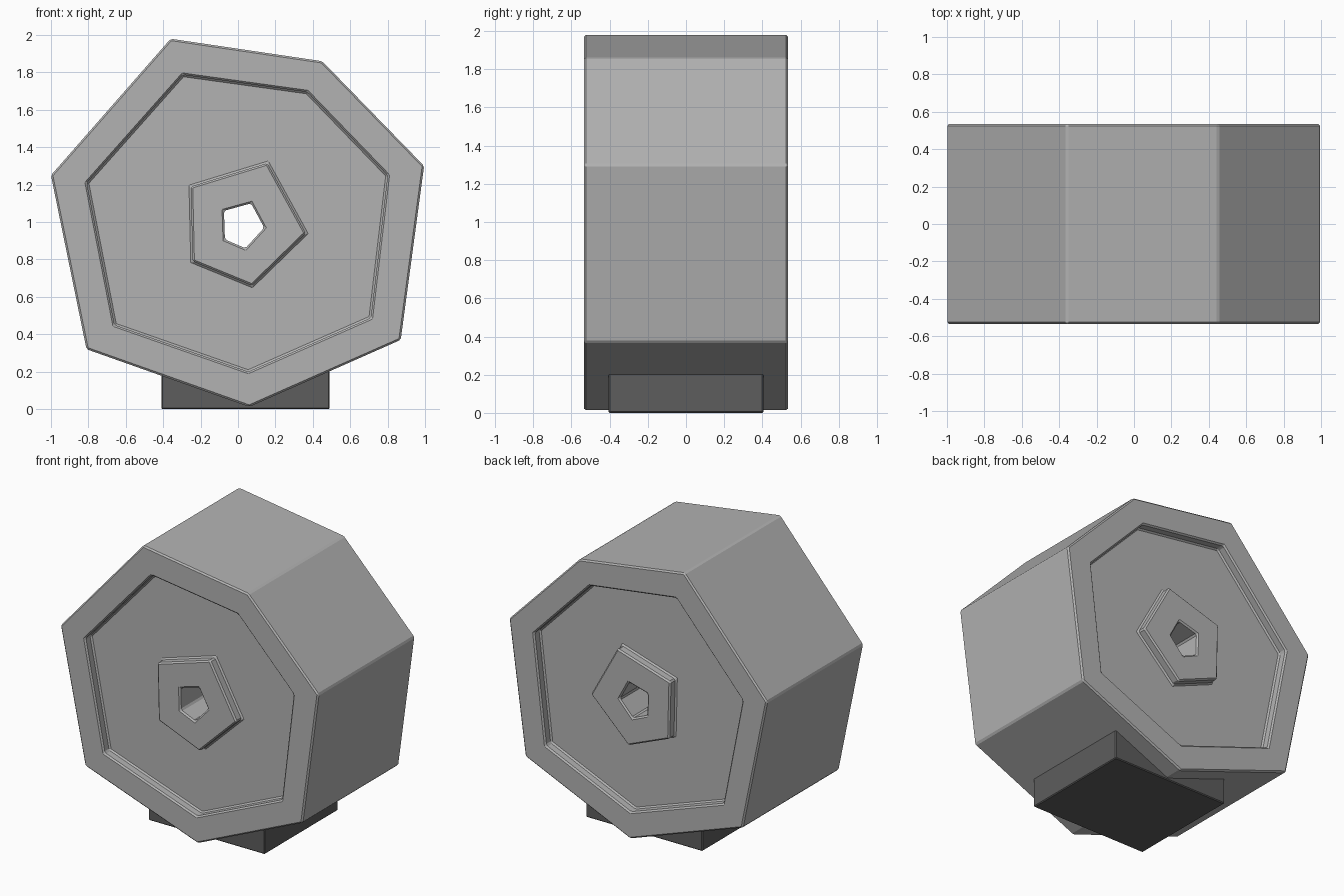
import bpy, bmesh

if "Cube" in bpy.data.objects:
    bpy.data.objects.remove(bpy.data.objects["Cube"])

HALF = 0.535      # half depth of the drum
RECESS = 0.065    # depth of the recessed panel


def material(name, value):
    m = bpy.data.materials.new(name)
    m.diffuse_color = (value, value, value, 1)
    m.use_nodes = True
    m.node_tree.nodes["Principled BSDF"].inputs["Base Color"].default_value = m.diffuse_color
    return m


def finish(name, bm, mat, width):
    bmesh.ops.recalc_face_normals(bm, faces=bm.faces)
    me = bpy.data.meshes.new(name)
    bm.to_mesh(me)
    bm.free()
    ob = bpy.data.objects.new(name, me)
    bpy.context.collection.objects.link(ob)
    me.materials.append(mat)
    bev = ob.modifiers.new("edge_bevel", 'BEVEL')
    bev.width = width
    bev.segments = 1
    bev.limit_method = 'ANGLE'
    return ob


light_grey = material("light grey", 0.45)
dark_grey = material("dark grey", 0.11)

# Profiles in the x-z plane
outer = [(-0.36, 1.98), (0.45, 1.86), (0.995, 1.30), (0.87, 0.37),
         (0.06, 0.012), (-0.81, 0.32), (-1.0, 1.25)]
panel = [(-0.295, 1.787), (0.37, 1.695), (0.80, 1.25), (0.71, 0.488),
         (0.055, 0.20), (-0.66, 0.45), (-0.808, 1.21)]
hub = [(0.157, 1.315), (0.363, 0.94), (0.075, 0.66), (-0.243, 0.79), (-0.252, 1.19)]
bore = [(0.07, 1.10), (0.14, 0.97), (0.04, 0.86), (-0.07, 0.907), (-0.075, 1.06)]

# Drum with a recessed panel, raised hub and through bore on both ends
bm = bmesh.new()


def ring(profile, y):
    return [bm.verts.new((x, y, z)) for x, z in profile]


def bridge(a, b):
    n = len(a)
    for i in range(n):
        j = (i + 1) % n
        bm.faces.new((a[i], a[j], b[j], b[i]))


def loop_edges(loop):
    return [bm.edges.get((loop[i - 1], loop[i])) for i in range(len(loop))]


ends = []
for side in (-1, 1):
    y, floor = side * HALF, side * (HALF - RECESS)
    rim, lip, base = ring(outer, y), ring(panel, y), ring(panel, floor)
    hub_base, hub_top, hole = ring(hub, floor), ring(hub, y), ring(bore, y)
    for a, b in ((rim, lip), (lip, base), (hub_base, hub_top), (hub_top, hole)):
        bridge(a, b)
    bmesh.ops.triangle_fill(bm, use_beauty=True, normal=(0, side, 0),
                            edges=loop_edges(base) + loop_edges(hub_base))
    ends.append((rim, hole))
bridge(ends[0][0], ends[1][0])
bridge(ends[0][1], ends[1][1])
finish("drum", bm, light_grey, 0.01)

# Foot block under the drum
bm = bmesh.new()
bmesh.ops.create_cube(bm, size=1)
for v in bm.verts:
    v.co = (0.04 + v.co.x * 0.90, v.co.y * 0.81, 0.125 + v.co.z * 0.25)
finish("foot", bm, dark_grey, 0.006)
